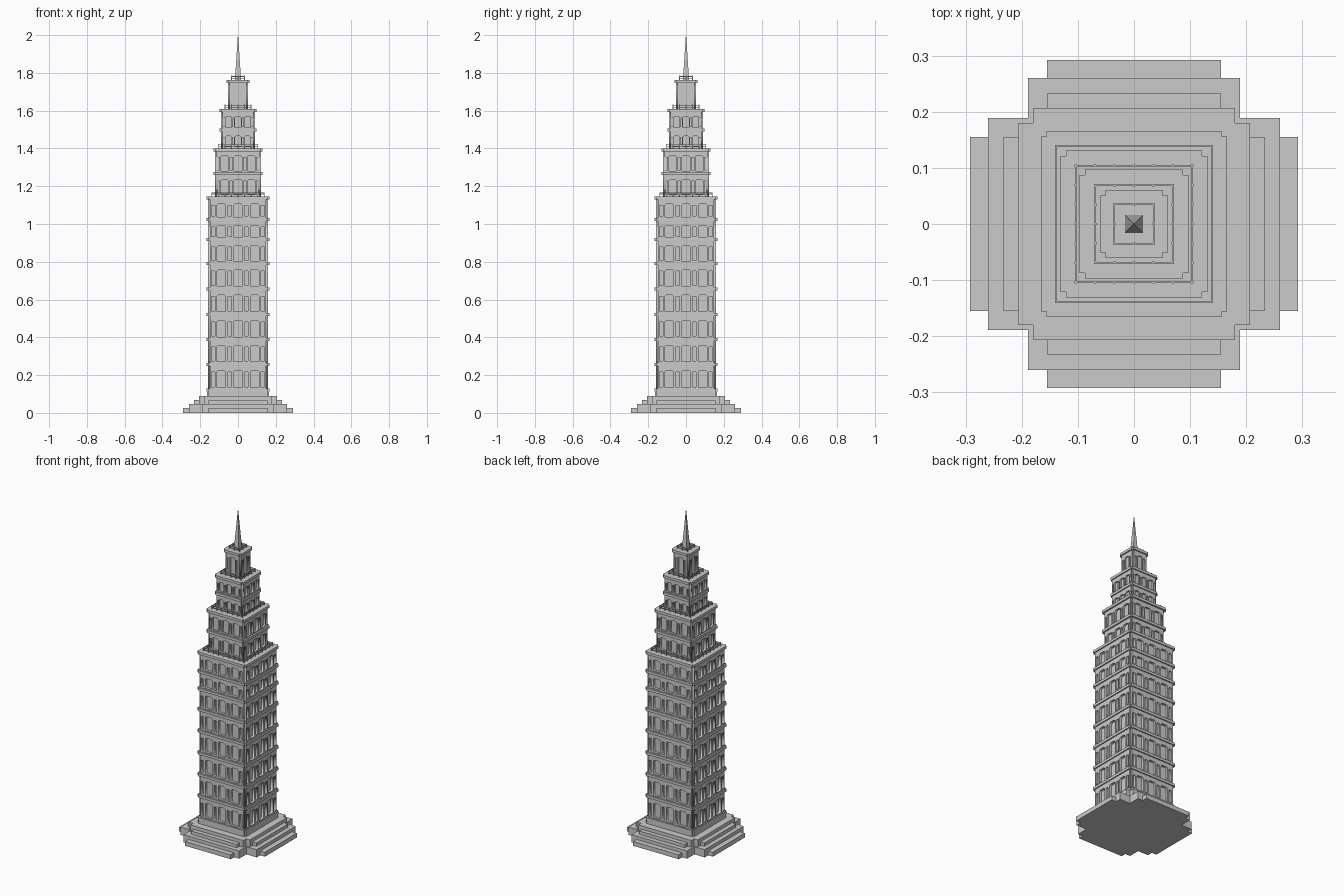
import bpy, bmesh
from math import pi
from mathutils import Matrix, Vector

if "Cube" in bpy.data.objects:
    bpy.data.objects.remove(bpy.data.objects["Cube"])


def finish(name, bm):
    bmesh.ops.recalc_face_normals(bm, faces=bm.faces)
    me = bpy.data.meshes.new(name)
    bm.to_mesh(me)
    bm.free()
    ob = bpy.data.objects.new(name, me)
    bpy.context.collection.objects.link(ob)
    return ob


def add_cross(bm, a, b, z0, z1):
    # notched-corner slab: a = reach of the arms, b = half width of the arms
    quarter = [(b, -a), (b, -b), (a, -b)]
    pts = []
    for k in range(4):
        for x, y in quarter:
            pts.append(Matrix.Rotation(k * pi / 2, 3, 'Z') @ Vector((x, y, z0)))
    face = bm.faces.new([bm.verts.new(p) for p in pts])
    ext = bmesh.ops.extrude_face_region(bm, geom=[face])
    vs = [v for v in ext['geom'] if isinstance(v, bmesh.types.BMVert)]
    bmesh.ops.translate(bm, vec=(0, 0, z1 - z0), verts=vs)


def add_box(bm, x, y, z, sx, sy, sz):
    m = Matrix.Translation((x, y, z)) @ Matrix.Diagonal((sx, sy, sz, 1))
    bmesh.ops.create_cube(bm, size=1, matrix=m)


def pierced_wall(name, half, width, thick, z0, z1, holes):
    # flat wall outline with window holes, thickened, then repeated on four sides
    cu = bpy.data.curves.new(name, 'CURVE')
    cu.dimensions, cu.fill_mode, cu.extrude = '2D', 'BOTH', thick / 2
    outline = [(-width, z0), (width, z0), (width, z1), (-width, z1)]
    for pts in [outline] + holes:
        sp = cu.splines.new('POLY')
        sp.points.add(len(pts) - 1)
        for p, (x, y) in zip(sp.points, pts):
            p.co = (x, y, 0, 1)
        sp.use_cyclic_u = True
    tmp = bpy.data.objects.new(name + "_outline", cu)
    bpy.context.collection.objects.link(tmp)
    dg = bpy.context.evaluated_depsgraph_get()
    me = bpy.data.meshes.new_from_object(tmp.evaluated_get(dg))
    bpy.data.objects.remove(tmp)
    place = Matrix.Translation((0, -(half - thick / 2), 0)) @ Matrix.Rotation(pi / 2, 4, 'X')
    for k in range(4):
        ob = bpy.data.objects.new(f"{name}_{k + 1}", me)
        bpy.context.collection.objects.link(ob)
        ob.matrix_world = Matrix.Rotation(k * pi / 2, 4, 'Z') @ place


def window(x, w, z0, z1, arched):
    h = w / 2
    if not arched:
        return [(x - h, z0), (x + h, z0), (x + h, z1), (x - h, z1)]
    c = w * 0.16
    return [(x - h, z0), (x + h, z0), (x + h, z1 - c), (x + h - c, z1),
            (x - h + c, z1), (x - h, z1 - c)]


def tier(name, half, notch, reach, reach_notch, levels, base_band, spacing, wide, narrow, count):
    z0, z1 = levels[0], levels[-1]
    thick = half * 0.075 + 0.003
    # recessed core behind the windows
    bm = bmesh.new()
    core = half - thick
    add_box(bm, 0, 0, (z0 + z1) / 2, 2 * core, 2 * core, z1 - z0)
    finish(name + "_core", bm)
    # outer walls
    holes = []
    for lo, hi in zip(levels, levels[1:]):
        for i in range(-count, count + 1):
            if i % 2:
                holes.append(window(i * spacing / 2, narrow, lo + 0.018, hi - 0.040, False))
            else:
                holes.append(window(0.5 * i * spacing, wide, lo + 0.014, hi - 0.032, True))
    pierced_wall(name + "_wall", half, notch, thick, z0, z1, holes)
    # floor bands and cornice
    bm = bmesh.new()
    for z in (levels if base_band else levels[1:]):
        add_cross(bm, reach, reach_notch, z - 0.008, z + 0.008)
    finish(name + "_bands", bm)


def balustrade(name, half, z):
    bm = bmesh.new()
    n = round(2 * half / 0.035)
    step = 2 * half / n
    h = 0.023
    for i in range(n + 1):
        for j in range(n + 1):
            if i in (0, n) or j in (0, n):
                add_box(bm, -half + i * step, -half + j * step, z + h / 2, 0.004, 0.004, h)
    for s in (-half, half):
        for dz in (0.009, 0.019):
            add_box(bm, s, 0, z + dz, 0.0025, 2 * half, 0.003)
            add_box(bm, 0, s, z + dz, 2 * half, 0.0025, 0.003)
    finish(name, bm)


# stepped base with stairs on each side
bm = bmesh.new()
for a, b, z0, z1 in [(0.292, 0.155, 0, 0.027), (0.26, 0.189, 0, 0.048),
                     (0.233, 0.155, 0.04, 0.069), (0.207, 0.18, 0.04, 0.09),
                     (0.165, 0.155, 0.08, 0.115)]:
    add_cross(bm, a, b, z0, z1)
finish("stepped_base", bm)

# four stacked tiers
tier("main_tier", 0.159, 0.149, 0.166, 0.156,
     [0.12, 0.257, 0.389, 0.522, 0.657, 0.79, 0.917, 1.024, 1.138], True,
     0.088, 0.046, 0.018, 3)
tier("second_tier", 0.121, 0.114, 0.131, 0.121, [1.146, 1.267, 1.393], False,
     0.07, 0.042, 0.013, 3)
tier("third_tier", 0.09, 0.082, 0.097, 0.087, [1.4, 1.497, 1.602], False,
     0.05, 0.03, 0.01, 3)
tier("top_tier", 0.053, 0.045, 0.061, 0.051, [1.608, 1.755], False,
     0.056, 0.03, 0.013, 1)

# roof edge railings
for name, half, z in [("main_railing", 0.139, 1.145), ("second_railing", 0.104, 1.4),
                      ("third_railing", 0.069, 1.609), ("top_railing", 0.035, 1.762)]:
    balustrade(name, half, z)

# four-sided spire
bm = bmesh.new()
bmesh.ops.create_cone(bm, cap_ends=True, segments=4, radius1=0.0165 * 2 ** 0.5, radius2=0.001,
                      depth=0.24, matrix=Matrix.Translation((0, 0, 1.88)) @ Matrix.Rotation(pi / 4, 4, 'Z'))
finish("spire", bm)
